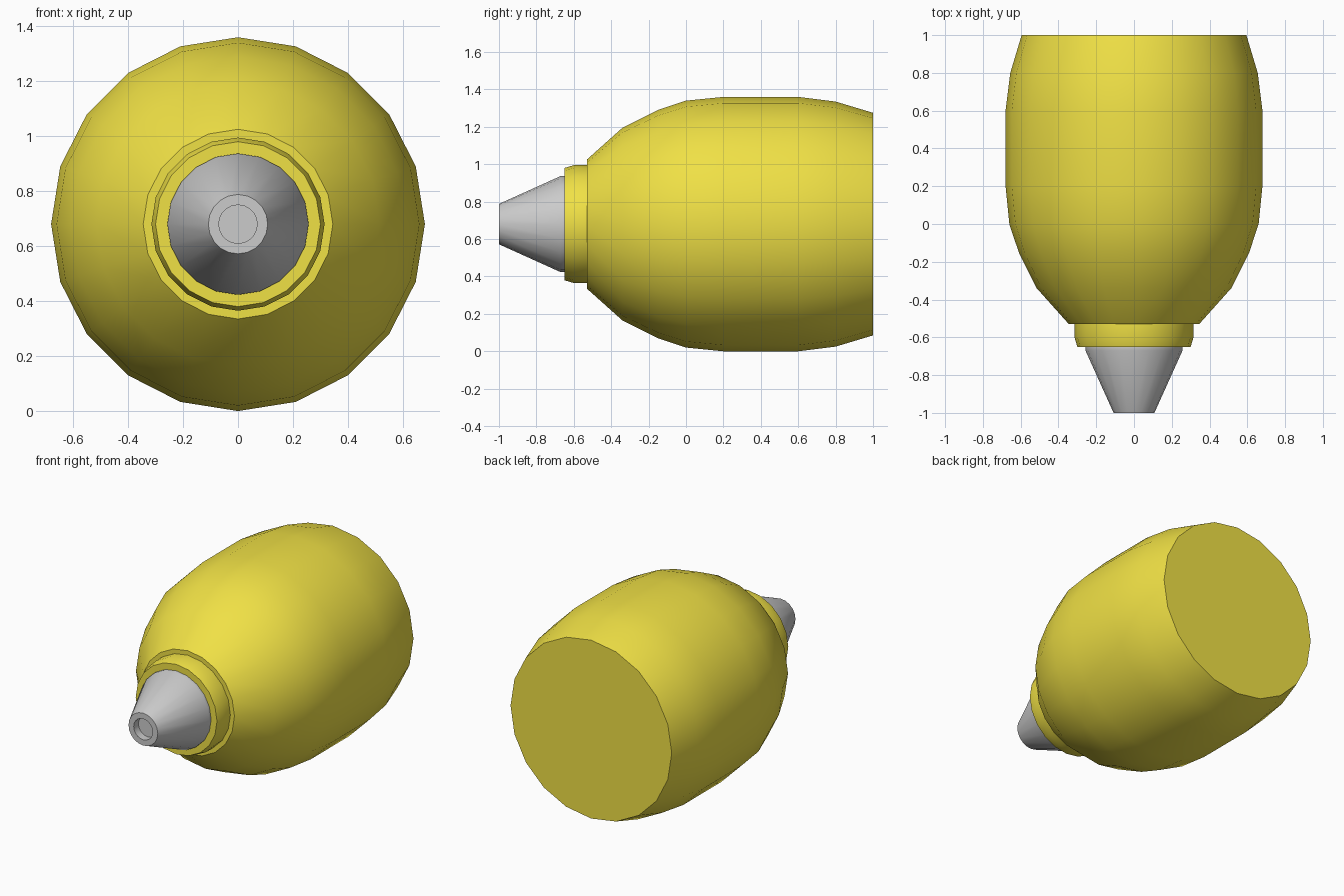
import bpy, bmesh, math

if "Cube" in bpy.data.objects:
    bpy.data.objects.remove(bpy.data.objects["Cube"])

SIDES = 20
AXIS_Z = 0.68

yellow = bpy.data.materials.new("yellow_paint")
yellow.diffuse_color = (0.87, 0.75, 0.06, 1)
yellow.use_nodes = True
yellow.node_tree.nodes["Principled BSDF"].inputs["Base Color"].default_value = yellow.diffuse_color


def lathe(name, profile, material=None):
    """Turn (y, radius) points around the lengthwise axis and cap both ends."""
    bm = bmesh.new()
    rings = []
    for y, r in profile:
        angles = [2 * math.pi * i / SIDES for i in range(SIDES)]
        rings.append([bm.verts.new((r * math.sin(a), y, AXIS_Z + r * math.cos(a)))
                      for a in angles])
    for a, b in zip(rings, rings[1:]):
        for i in range(SIDES):
            j = (i + 1) % SIDES
            bm.faces.new((a[i], a[j], b[j], b[i]))
    bm.faces.new(rings[0])
    bm.faces.new(rings[-1])
    bmesh.ops.recalc_face_normals(bm, faces=bm.faces)
    mesh = bpy.data.meshes.new(name)
    bm.to_mesh(mesh)
    bm.free()
    obj = bpy.data.objects.new(name, mesh)
    bpy.context.collection.objects.link(obj)
    if material:
        mesh.materials.append(material)
    bpy.ops.object.select_all(action='DESELECT')
    obj.select_set(True)
    bpy.context.view_layer.objects.active = obj
    bpy.ops.object.shade_smooth_by_angle(angle=math.radians(30))
    return obj


# Barrel-shaped body, flat at the back
lathe("body", [(-0.53, 0.345), (-0.34, 0.515), (-0.15, 0.61), (0, 0.66),
               (0.2, 0.68), (0.6, 0.68), (0.8, 0.655), (1, 0.595)], yellow)

# Collar between body and nozzle
lathe("collar", [(-0.65, 0.30), (-0.6, 0.315), (-0.53, 0.315)], yellow)

# Tapered nozzle with a shallow bore in its tip
lathe("nozzle", [(-0.95, 0.07), (-1, 0.07), (-1, 0.108),
                 (-0.67, 0.257), (-0.65, 0.257)])
